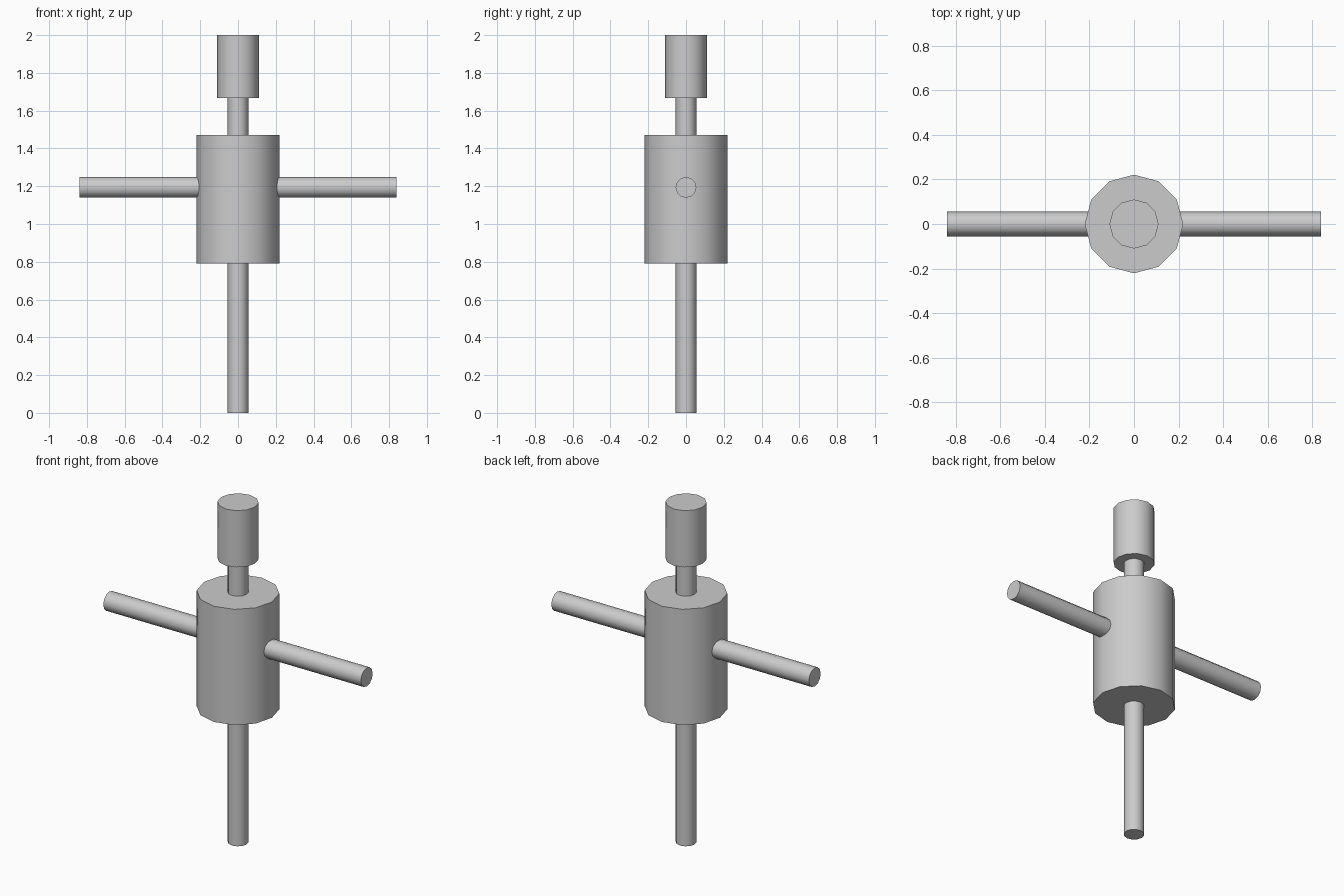
import bpy
import math

if "Cube" in bpy.data.objects:
    bpy.data.objects.remove(bpy.data.objects["Cube"])

SIDES = 12


def cylinder(name, radius, start, end, axis="Z", height=0.0):
    """Capped cylinder running from start to end along Z, or along X at a height."""
    mid = (start + end) / 2
    along_x = axis == "X"
    bpy.ops.mesh.primitive_cylinder_add(
        vertices=SIDES, radius=radius, depth=end - start,
        location=(mid, 0, height) if along_x else (0, 0, mid),
        rotation=(0, math.pi / 2, 0) if along_x else (0, 0, 0))
    obj = bpy.context.object
    obj.name = name
    bpy.ops.object.transform_apply(location=True, rotation=True, scale=True)
    bpy.ops.object.shade_smooth_by_angle(angle=math.radians(40))
    return obj


# Central upright rod, ending just inside the head
cylinder("upright_rod", 0.055, 0.0, 1.69)

# Thick body around the rod
cylinder("body", 0.221, 0.79, 1.471)

# Smaller cap on top
cylinder("head", 0.11, 1.667, 2.0)

# Horizontal bar passing through the body
cylinder("crossbar", 0.055, -0.838, 0.838, axis="X", height=1.194)
